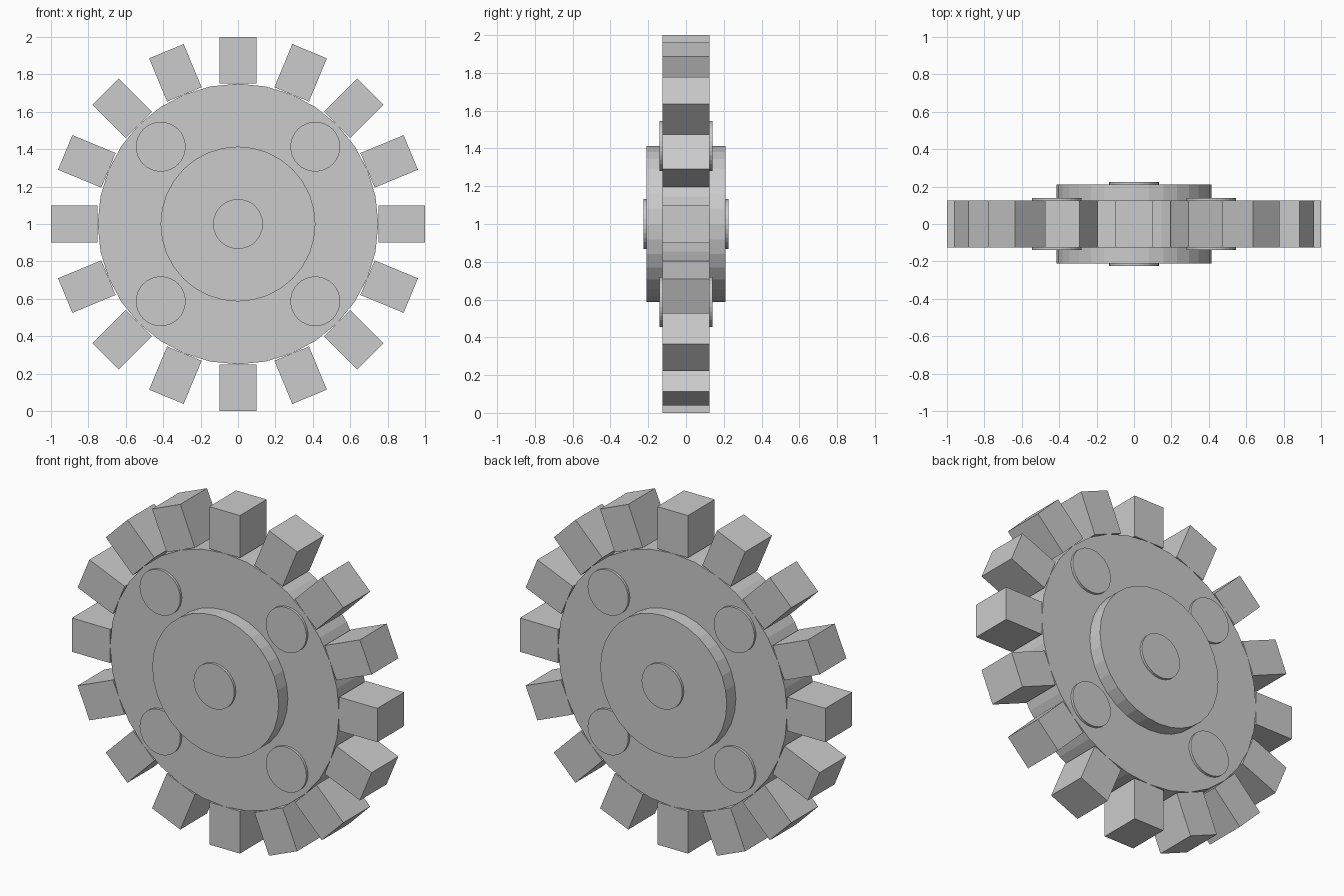
import bpy, math
from mathutils import Matrix

if "Cube" in bpy.data.objects:
    bpy.data.objects.remove(bpy.data.objects["Cube"])

CENTRE = Matrix.Translation((0, 0, 1))
FACE_Y = Matrix.Rotation(math.pi / 2, 4, 'X')


def disc(name, radius, half_depth, x=0, z=0, sides=32):
    bpy.ops.mesh.primitive_cylinder_add(vertices=sides, radius=radius, depth=2 * half_depth)
    ob = bpy.context.object
    ob.name = name
    ob.data.transform(FACE_Y)
    ob.location = (x, 0, 1 + z)
    return ob


# Wheel body, raised hub and axle running through both sides
disc("wheel_disc", 0.75, 0.125)
disc("hub", 0.414, 0.21)
disc("axle", 0.133, 0.225)

# Four rivets through the disc
for i, (sx, sz) in enumerate([(1, 1), (-1, 1), (-1, -1), (1, -1)]):
    disc(f"rivet_{i + 1}", 0.133, 0.14, sx * 0.413, sz * 0.413)

# Sixteen square teeth around the rim
for i in range(16):
    bpy.ops.mesh.primitive_cube_add(size=1)
    tooth = bpy.context.object
    tooth.name = f"tooth_{i + 1}"
    tooth.data.transform(Matrix.Translation((0, 0, 0.875)) @ Matrix.Diagonal((0.2, 0.25, 0.25, 1)))
    tooth.matrix_world = CENTRE @ Matrix.Rotation(i * math.tau / 16, 4, 'Y')
